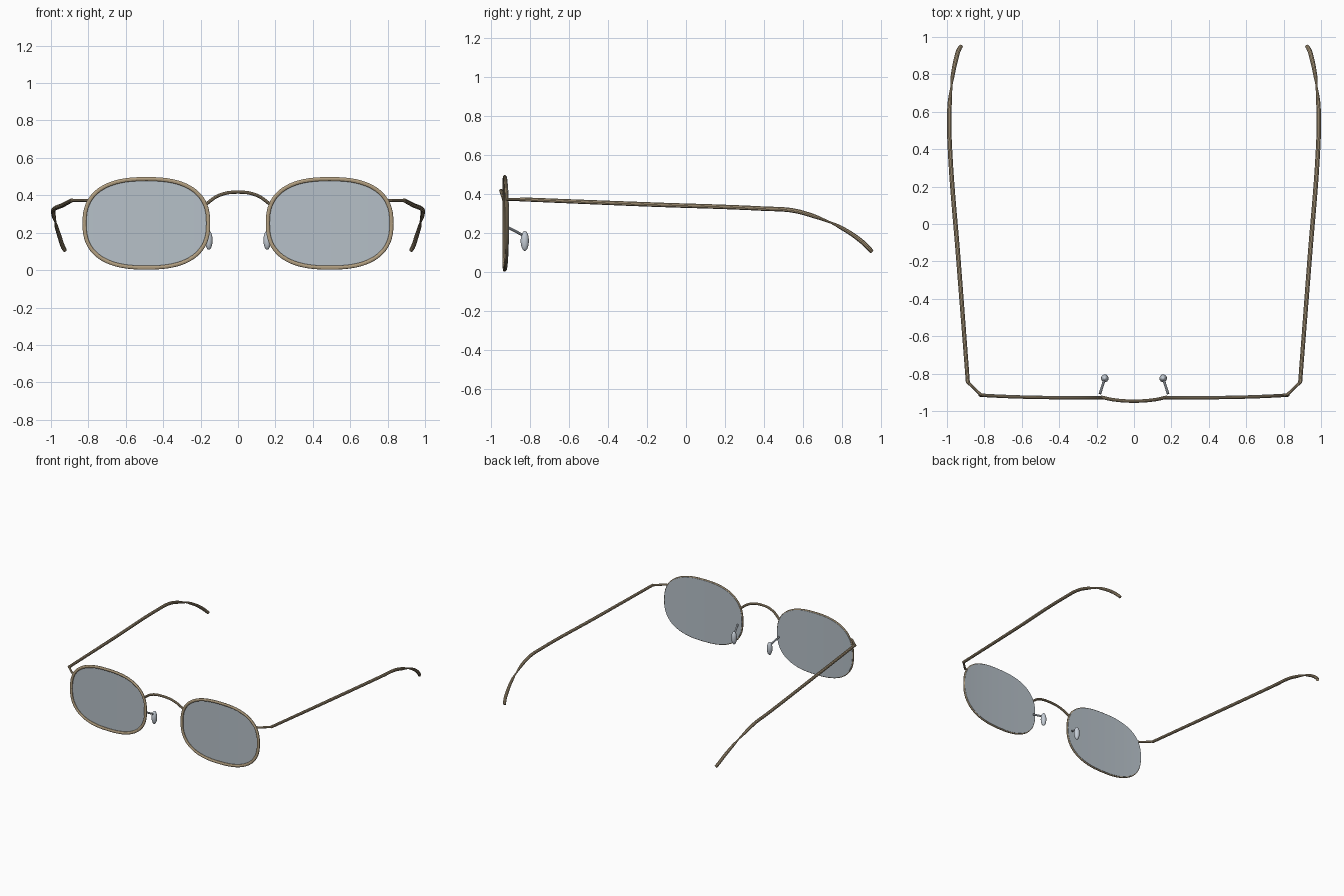
import bpy, bmesh
from math import sin, cos, pi

if "Cube" in bpy.data.objects:
    bpy.data.objects.remove(bpy.data.objects["Cube"])


def material(name, rgb):
    m = bpy.data.materials.new(name)
    m.use_nodes = True
    color = (*rgb, 1)
    m.diffuse_color = color
    m.node_tree.nodes["Principled BSDF"].inputs["Base Color"].default_value = color
    return m


METAL = material("antique gold", (0.45, 0.35, 0.22))
GLASS = material("grey lens", (0.47, 0.53, 0.58))
PAD = material("pale silver", (0.56, 0.61, 0.67))


def finish(ob):
    """Turn curves and modifiers into a mesh, then smooth all but sharp edges."""
    bpy.ops.object.select_all(action="DESELECT")
    ob.select_set(True)
    bpy.context.view_layer.objects.active = ob
    bpy.ops.object.convert(target="MESH")
    bpy.ops.object.shade_smooth_by_angle()


def tube(name, points, radius, mat, cyclic=False, taper=None, smooth=True):
    """Round wire through the points, with an optional radius factor per point."""
    curve = bpy.data.curves.new(name, "CURVE")
    curve.dimensions = "3D"
    curve.bevel_depth = radius
    curve.bevel_resolution = 3
    curve.resolution_u = 8
    curve.use_fill_caps = True
    spline = curve.splines.new("BEZIER" if smooth else "POLY")
    knots = spline.bezier_points if smooth else spline.points
    knots.add(len(points) - 1)
    for i, (knot, p) in enumerate(zip(knots, points)):
        if smooth:
            knot.co = p
            knot.handle_left_type = knot.handle_right_type = "AUTO"
        else:
            knot.co = (*p, 1)
        knot.radius = taper[i] if taper else 1
    spline.use_cyclic_u = cyclic
    curve.materials.append(mat)
    ob = bpy.data.objects.new(name, curve)
    bpy.context.collection.objects.link(ob)
    finish(ob)
    return ob


def outline(side, half_w, half_h, steps=72):
    """Rounded oval in the plane y = 0."""
    points = []
    for i in range(steps):
        a = 2 * pi * i / steps
        c, s = cos(a), sin(a)
        x = 0.49 + half_w * abs(c) ** 0.8 * (1 if c > 0 else -1)
        z = 0.25 + half_h * abs(s) ** 0.8 * (1 if s > 0 else -1)
        points.append((side * x, 0, z))
    return points


def bend(ob, y, depth):
    """Scale the depth, move to y and sweep the outer end back to the temple."""
    for v in ob.data.vertices:
        sweep = 0.014 * max(0, (abs(v.co.x) - 0.16) / 0.66) ** 3
        v.co.y = y + depth * v.co.y + sweep
    ob.data.update()


def lens(name, side):
    bm = bmesh.new()
    ring = [bm.verts.new(p) for p in outline(side, 0.335, 0.241)]
    # Upright strips let the lens follow the sweep of the rim
    n = len(ring)
    for i in range(n // 2):
        quad = [ring[i], ring[i + 1], ring[n - i - 1], ring[-i % n]]
        bm.faces.new(list(dict.fromkeys(quad)))
    bmesh.ops.recalc_face_normals(bm, faces=bm.faces)
    mesh = bpy.data.meshes.new(name)
    bm.to_mesh(mesh)
    bm.free()
    mesh.materials.append(GLASS)
    ob = bpy.data.objects.new(name, mesh)
    bpy.context.collection.objects.link(ob)
    solid = ob.modifiers.new("thickness", "SOLIDIFY")
    solid.thickness = 0.004
    solid.offset = 0
    finish(ob)
    return ob


for label, s in (("left", 1), ("right", -1)):
    # Rim and lens
    rim = tube(label + "_rim", outline(s, 0.331, 0.237), 0.011, METAL,
               cyclic=True, smooth=False)
    bend(rim, -0.93, 0.75)
    bend(lens(label + "_lens", s), -0.922, 1)

    # End piece from rim to hinge
    tube(label + "_end_piece",
         [(s * x, y, 0.373) for x, y in ((0.79, -0.917), (0.82, -0.912), (0.89, -0.845))],
         0.008, METAL, smooth=False)

    # Temple arm and the drooping ear tip
    tube(label + "_temple",
         [(s * x, y, z) for x, y, z in (
             (0.888, -0.85, 0.373), (0.938, -0.2, 0.347), (0.984, 0.4, 0.325),
             (0.988, 0.55, 0.315), (0.985, 0.65, 0.288), (0.975, 0.745, 0.252))],
         0.012, METAL, taper=[0.9, 1, 1, 1, 0.95, 0.4])
    tube(label + "_ear_tip",
         [(s * x, y, z) for x, y, z in (
             (0.977, 0.735, 0.257), (0.97, 0.79, 0.23),
             (0.952, 0.88, 0.172), (0.935, 0.935, 0.123), (0.925, 0.95, 0.105))],
         0.012, METAL, taper=[0.4, 0.85, 1, 1, 0.9])

    # Nose pad and its arm
    tube(label + "_pad_arm",
         [(s * 0.182, -0.907, 0.227), (s * 0.158, -0.832, 0.188)],
         0.007, PAD, smooth=False)
    bpy.ops.mesh.primitive_uv_sphere_add(segments=24, ring_count=16, radius=1,
                                         location=(s * 0.156, -0.825, 0.16))
    pad = bpy.context.object
    pad.name = label + "_nose_pad"
    pad.scale = (0.02, 0.021, 0.051)
    pad.data.materials.append(PAD)
    finish(pad)

# Arched bridge
tube("bridge", [(x, y, z) for x, y, z in (
    (-0.175, -0.926, 0.35), (-0.1, -0.941, 0.4), (0, -0.947, 0.417),
    (0.1, -0.941, 0.4), (0.175, -0.926, 0.35))], 0.009, METAL)
